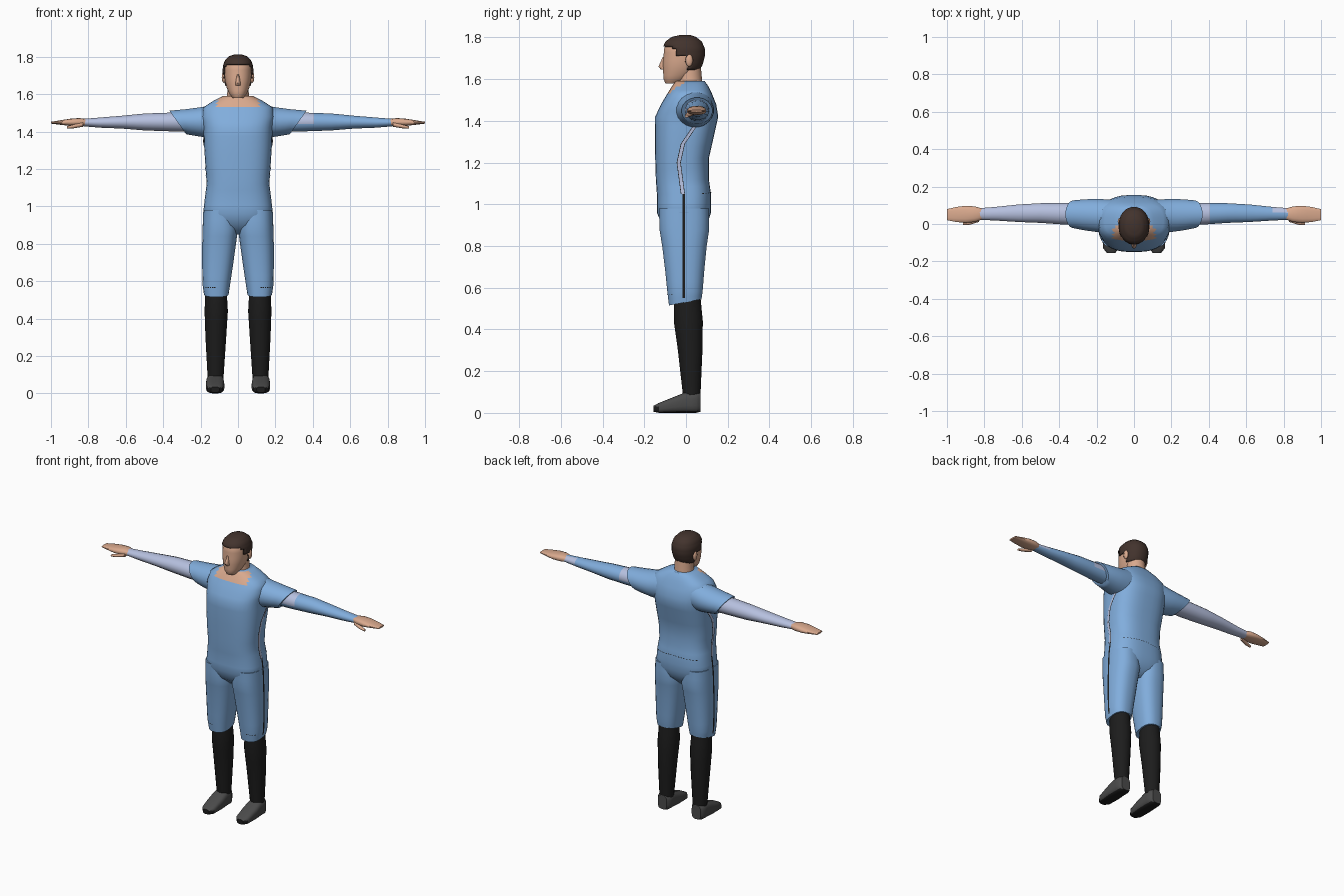
import bpy, bmesh, math
from mathutils import Vector
from mathutils.bvhtree import BVHTree

if "Cube" in bpy.data.objects:
    bpy.data.objects.remove(bpy.data.objects["Cube"])


def material(name, red, green, blue):
    mat = bpy.data.materials.new(name)
    mat.use_nodes = True
    mat.diffuse_color = (red, green, blue, 1)
    mat.node_tree.nodes["Principled BSDF"].inputs["Base Color"].default_value = (red, green, blue, 1)
    return mat


BLUE = material("shirt blue", 0.22, 0.42, 0.72)
PALE = material("pale lavender", 0.47, 0.53, 0.74)
SKIN = material("skin", 0.7, 0.4, 0.27)
HAIR = material("dark brown hair", 0.055, 0.033, 0.026)
BLACK = material("sock black", 0.012, 0.012, 0.012)
GREY = material("shoe grey", 0.07, 0.07, 0.07)


def finish(name, bm, mats, rule=None, angle=50):
    """Turn a bmesh into a smooth-shaded object, colouring faces by a rule."""
    bmesh.ops.recalc_face_normals(bm, faces=bm.faces)
    for face in bm.faces:
        face.smooth = True
        if rule:
            face.material_index = int(rule(face.calc_center_median()))
    mesh = bpy.data.meshes.new(name)
    bm.to_mesh(mesh)
    bm.free()
    mesh.set_sharp_from_angle(angle=math.radians(angle))
    for mat in mats:
        mesh.materials.append(mat)
    obj = bpy.data.objects.new(name, mesh)
    bpy.context.collection.objects.link(obj)
    return obj


def loft(name, axis, rings, mats, rule=None, side=1, power=2.0, n=20, steps=2, keep=None):
    """Skin rounded rings: (position, a low, a high, b low, b high, slant) along an axis."""
    rings = [tuple(r) + (0,) * (6 - len(r)) for r in rings]
    dense = [rings[0]]
    for r, s in zip(rings, rings[1:]):
        for k in range(1, steps + 1):
            dense.append(tuple(p + (q - p) * k / steps for p, q in zip(r, s)))
    bm = bmesh.new()
    loops = []
    for t, a0, a1, b0, b1, slant in dense:
        loop = []
        for i in range(n):
            ang = math.tau * (i + 0.5) / n
            c, s = math.cos(ang), math.sin(ang)
            u = math.copysign(abs(c) ** (2 / power), c)
            v = math.copysign(abs(s) ** (2 / power), s)
            a = (a0 + a1) / 2 + u * (a1 - a0) / 2
            b = (b0 + b1) / 2 + v * (b1 - b0) / 2
            w = t + slant * v
            x, y, z = {"x": (w, a, b), "y": (a, w, b), "z": (a, b, w)}[axis]
            loop.append(bm.verts.new((x * side, y, z)))
        loops.append(loop)
    for low, high in zip(loops, loops[1:]):
        for i in range(n):
            j = (i + 1) % n
            bm.faces.new((low[i], low[j], high[j], high[i]))
    bm.faces.new(loops[0])
    bm.faces.new(loops[-1])
    if keep:
        drop = [f for f in bm.faces if not keep(f.calc_center_median())]
        bmesh.ops.delete(bm, geom=drop, context="FACES")
    return finish(name, bm, mats, rule)


def ball(name, centre, size, mat):
    bm = bmesh.new()
    bmesh.ops.create_uvsphere(bm, u_segments=12, v_segments=8, radius=1)
    for v in bm.verts:
        v.co = Vector(centre) + Vector(p * q for p, q in zip(v.co, size))
    return finish(name, bm, [mat])


# Torso with an open neckline
torso = loft("torso", "z", [
    (0.85, -0.05, 0.05, -0.06, 0.05), (0.90, -0.15, 0.15, -0.115, 0.10),
    (0.96, -0.187, 0.187, -0.14, 0.12), (1.05, -0.177, 0.177, -0.14, 0.12),
    (1.12, -0.168, 0.168, -0.145, 0.11), (1.22, -0.175, 0.175, -0.148, 0.11),
    (1.33, -0.182, 0.182, -0.15, 0.135), (1.42, -0.185, 0.185, -0.148, 0.155),
    (1.48, -0.195, 0.195, -0.12, 0.145), (1.53, -0.185, 0.185, -0.09, 0.125),
    (1.565, -0.13, 0.13, -0.068, 0.108), (1.59, -0.08, 0.08, -0.05, 0.09)],
    [BLUE, SKIN], lambda c: c.z > 1.53 and c.y < -0.01 and abs(c.x) < 0.11,
    power=2.7, n=36)
body = [torso]

for side, label in ((1, "left"), (-1, "right")):
    # Knee-length trousers, sock and shoe
    body.append(loft(label + "_trouser_leg", "z", [
        (0.98, 0.01, 0.186, -0.13, 0.11), (0.88, 0.0, 0.19, -0.128, 0.112),
        (0.80, 0.01, 0.192, -0.115, 0.1), (0.68, 0.027, 0.192, -0.1, 0.088),
        (0.58, 0.042, 0.19, -0.09, 0.08), (0.53, 0.05, 0.182, -0.082, 0.075, 0.015)],
        [BLUE], side=side, power=2.5, n=24))
    loft(label + "_sock", "z", [
        (0.56, 0.06, 0.175, -0.06, 0.07), (0.44, 0.053, 0.18, -0.06, 0.082),
        (0.30, 0.062, 0.175, -0.04, 0.08), (0.08, 0.077, 0.163, -0.015, 0.07)],
        [BLACK], side=side, n=16)
    loft(label + "_shoe", "y", [
        (-0.155, 0.1, 0.145, 0.005, 0.035), (-0.13, 0.08, 0.165, 0.0, 0.048),
        (-0.05, 0.073, 0.172, 0.0, 0.08), (0.0, 0.075, 0.17, 0.0, 0.1),
        (0.05, 0.077, 0.168, 0.0, 0.1), (0.07, 0.09, 0.155, 0.005, 0.095)],
        [GREY, BLACK], lambda c: c.z < 0.008 or (c.y < -0.11 and c.z < 0.03),
        side=side, power=3.2, n=20)

    # Short sleeve with a slanted hem
    loft(label + "_sleeve", "x", [
        (0.10, -0.07, 0.13, 1.36, 1.56), (0.19, -0.045, 0.135, 1.37, 1.532),
        (0.26, -0.035, 0.133, 1.378, 1.52, 0.02), (0.322, -0.022, 0.127, 1.385, 1.512, 0.045)],
        [BLUE], side=side, n=20)

    # Long undersleeve, plain on one arm and patched on the other
    def patch(c):
        upper = c.x < 0.42 and c.z > 1.45
        cuff = c.x > 0.74 and c.y > 0.055 and c.z > 1.445
        return c.x < 0 or upper or cuff
    loft(label + "_arm", "x", [
        (0.20, 0.0, 0.11, 1.395, 1.505), (0.36, -0.005, 0.113, 1.4, 1.502),
        (0.50, 0.005, 0.112, 1.405, 1.497), (0.62, 0.01, 0.105, 1.415, 1.485),
        (0.74, 0.018, 0.092, 1.42, 1.475), (0.83, 0.022, 0.085, 1.428, 1.468)],
        [BLUE, PALE], patch, side=side, n=16, steps=3)

    # Flat hand with thumb
    loft(label + "_hand", "x", [
        (0.80, 0.028, 0.08, 1.432, 1.465), (0.85, 0.01, 0.095, 1.428, 1.472),
        (0.90, 0.005, 0.098, 1.43, 1.468), (0.95, 0.01, 0.092, 1.436, 1.46),
        (1.0, 0.02, 0.08, 1.442, 1.452)], [SKIN], side=side, power=2.5, n=14)
    loft(label + "_thumb", "x", [
        (0.83, 0.01, 0.04, 1.425, 1.45), (0.88, -0.005, 0.022, 1.417, 1.437),
        (0.915, -0.006, 0.01, 1.415, 1.428)], [SKIN], side=side, n=10)
    ball(label + "_ear", (0.076 * side, 0.015, 1.69), (0.011, 0.018, 0.03), SKIN)

# Neck, head and nose
loft("neck", "z", [(1.50, -0.075, 0.075, -0.06, 0.09), (1.57, -0.06, 0.06, -0.04, 0.08),
                   (1.68, -0.055, 0.055, -0.04, 0.07)], [SKIN])
head_rings = [
    (1.578, -0.028, 0.028, -0.098, -0.035), (1.60, -0.046, 0.046, -0.108, 0.01),
    (1.635, -0.061, 0.061, -0.11, 0.05), (1.67, -0.07, 0.07, -0.111, 0.072),
    (1.71, -0.074, 0.074, -0.108, 0.083), (1.745, -0.074, 0.074, -0.106, 0.083),
    (1.775, -0.064, 0.064, -0.093, 0.07), (1.795, -0.045, 0.045, -0.065, 0.045),
    (1.803, -0.02, 0.02, -0.03, 0.02)]
loft("head", "z", head_rings, [SKIN], n=28, power=2.2)
loft("nose", "z", [(1.645, -0.014, 0.014, -0.12, -0.09), (1.66, -0.014, 0.014, -0.132, -0.09),
                   (1.705, -0.006, 0.006, -0.112, -0.09)], [SKIN], n=10)


# Short hair as a thickened shell over the skull
def hairline(c):
    return c.z > 1.75 or (c.z > 1.715 and c.y > -0.055) or (c.z > 1.65 and c.y > 0.005)


hair = loft("hair", "z", head_rings, [HAIR], n=28, power=2.2, steps=3, keep=hairline)
shell = hair.modifiers.new("thickness", "SOLIDIFY")
shell.thickness = 0.008
shell.offset = 1

# Surface that the trim is laid onto
surface = bmesh.new()
for part in body:
    surface.from_mesh(part.data)
tree = BVHTree.FromBMesh(surface)
surface.free()


def trim(name, paths, direction, across, lift, mat):
    """Lay thin ribbons on the clothing by projecting paths along a direction."""
    bm = bmesh.new()
    ray, across = Vector(direction), Vector(across)
    for path in paths:
        previous = None
        for point in path:
            hits = [tree.ray_cast(Vector(point) + across * k - ray, ray)[0] for k in (-1, 1)]
            if None in hits:
                previous = None
                continue
            pair = [bm.verts.new(h - ray * lift) for h in hits]
            if previous:
                bm.faces.new((previous[0], previous[1], pair[1], pair[0]))
            previous = pair
    finish(name, bm, [mat])


def resample(points, steps=6):
    out = [Vector(points[0])]
    for p, q in zip(points, points[1:]):
        out += [Vector(p).lerp(Vector(q), k / steps) for k in range(1, steps + 1)]
    return out


# Side seams: dark on the legs, pale piping on the torso
leg_seam = resample([(0, -0.01, 0.55), (0, -0.01, 0.8), (0, -0.01, 1.05)])
piping = resample([(0, -0.015, 1.05), (0, -0.035, 1.2), (0, -0.015, 1.29), (0, 0.05, 1.385)])
for side, label in ((1, "left"), (-1, "right")):
    inward = (-side, 0, 0)
    trim(label + "_leg_seam", [leg_seam], inward, (0, 0.006, 0), 0.003, BLACK)
    trim(label + "_piping_edge", [piping], inward, (0, 0.01, 0), 0.002, BLACK)
    trim(label + "_piping", [piping], inward, (0, 0.007, 0), 0.004, PALE)
    # Stitching above the knee
    knee = [[(side * (0.12 + i * 0.012 + d), 0, 0.566) for d in (0, 0.007)] for i in range(5)]
    trim(label + "_knee_stitching", knee, (0, 1, 0), (0, 0, 0.002), 0.003, BLACK)

# Stitching across the back of the waist
waist = [[(i * 0.018 + d, 0, 1.06 - abs(i) * 0.001) for d in (0, 0.009)] for i in range(-8, 9)]
trim("waist_stitching", waist, (0, -1, 0), (0, 0, 0.002), 0.003, BLACK)
